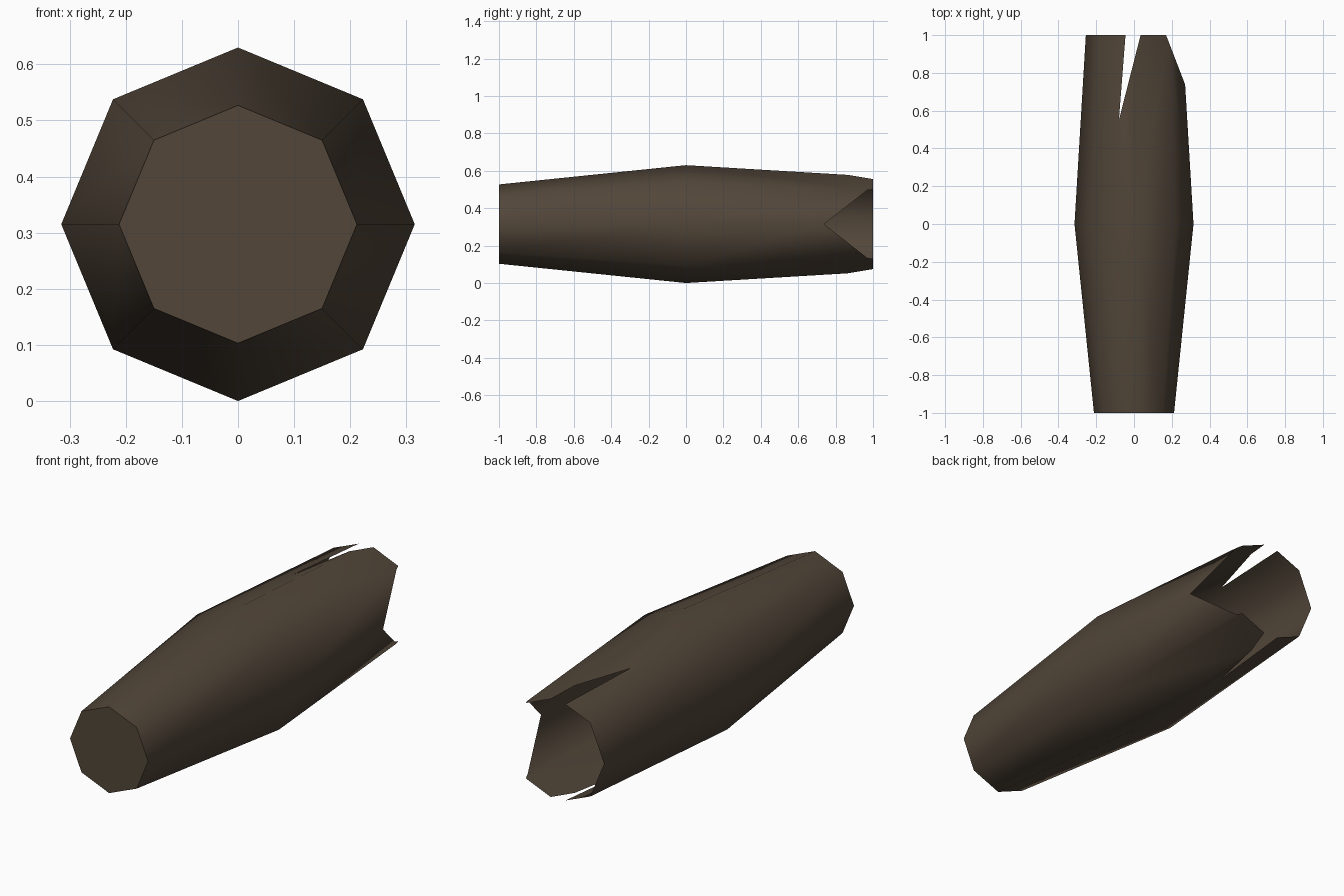
import bpy, bmesh
from math import cos, sin, pi, radians
from mathutils import Vector

cube = bpy.data.objects.get("Cube")
if cube:
    bpy.data.objects.remove(cube, do_unlink=True)

SIDES = 8
RINGS = [(-1.0, 0.212), (0.0, 0.315), (1.0, 0.255)]   # (y, radius)
CENTRE_Z = 0.315

# Dark brown material
bark = bpy.data.materials.new("dark_brown")
bark.use_nodes = True
colour = (0.084, 0.061, 0.041, 1)
bark.diffuse_color = colour
bsdf = next(n for n in bark.node_tree.nodes if n.type == 'BSDF_PRINCIPLED')
bsdf.inputs["Base Color"].default_value = colour
bsdf.inputs["Roughness"].default_value = 0.9

# Eight-sided hollow shell, closed at the front and open at the back
bm = bmesh.new()
rings = []
for y, r in RINGS:
    angles = [2 * pi * i / SIDES for i in range(SIDES)]
    rings.append([bm.verts.new((r * cos(a), y, CENTRE_Z + r * sin(a))) for a in angles])
for a, b in zip(rings, rings[1:]):
    for i in range(SIDES):
        j = (i + 1) % SIDES
        bm.faces.new((a[i], a[j], b[j], b[i]))
bm.faces.new(rings[0])
bmesh.ops.recalc_face_normals(bm, faces=bm.faces[:])


def side_normal(p, q):
    """Horizontal normal pointing to +x of the line p to q."""
    return Vector((q[1] - p[1], p[0] - q[0], 0)).normalized()


def slice_back(p, q, remove=False):
    """Cut the back half along the upright plane through p and q."""
    faces = [f for f in bm.faces if f.calc_center_median().y > 0.01]
    geom = set(faces)
    for f in faces:
        geom.update(f.edges)
        geom.update(f.verts)
    bmesh.ops.bisect_plane(bm, geom=list(geom), dist=1e-5, plane_co=(*p, 0),
                           plane_no=side_normal(p, q), clear_outer=remove)


# Broken corner on the left side of the open end
slice_back((0.27, 0.74), (0.17, 1.0), remove=True)

# Tapering split through the top and bottom walls
tip, split_a, split_b = (-0.08, 0.55), (-0.045, 1.0), (0.035, 1.0)
slice_back(tip, split_a)
slice_back(tip, split_b)
tip_co = Vector((*tip, 0))
gone = []
for f in bm.faces:
    d = f.calc_center_median() - tip_co
    if d.y > 0 and d.dot(side_normal(tip, split_a)) > 1e-5 and d.dot(side_normal(tip, split_b)) < -1e-5:
        gone.append(f)
bmesh.ops.delete(bm, geom=gone, context='FACES')

# Clear the leftover cut lines on flat faces
bmesh.ops.dissolve_limit(bm, angle_limit=radians(1), verts=bm.verts[:], edges=bm.edges[:])

mesh = bpy.data.meshes.new("hollow_log")
bm.to_mesh(mesh)
bm.free()
mesh.materials.append(bark)
log = bpy.data.objects.new("hollow_log", mesh)
bpy.context.collection.objects.link(log)

# Smooth sides with a crisp front cap
bpy.ops.object.select_all(action='DESELECT')
log.select_set(True)
bpy.context.view_layer.objects.active = log
bpy.ops.object.shade_smooth_by_angle(angle=radians(60))
